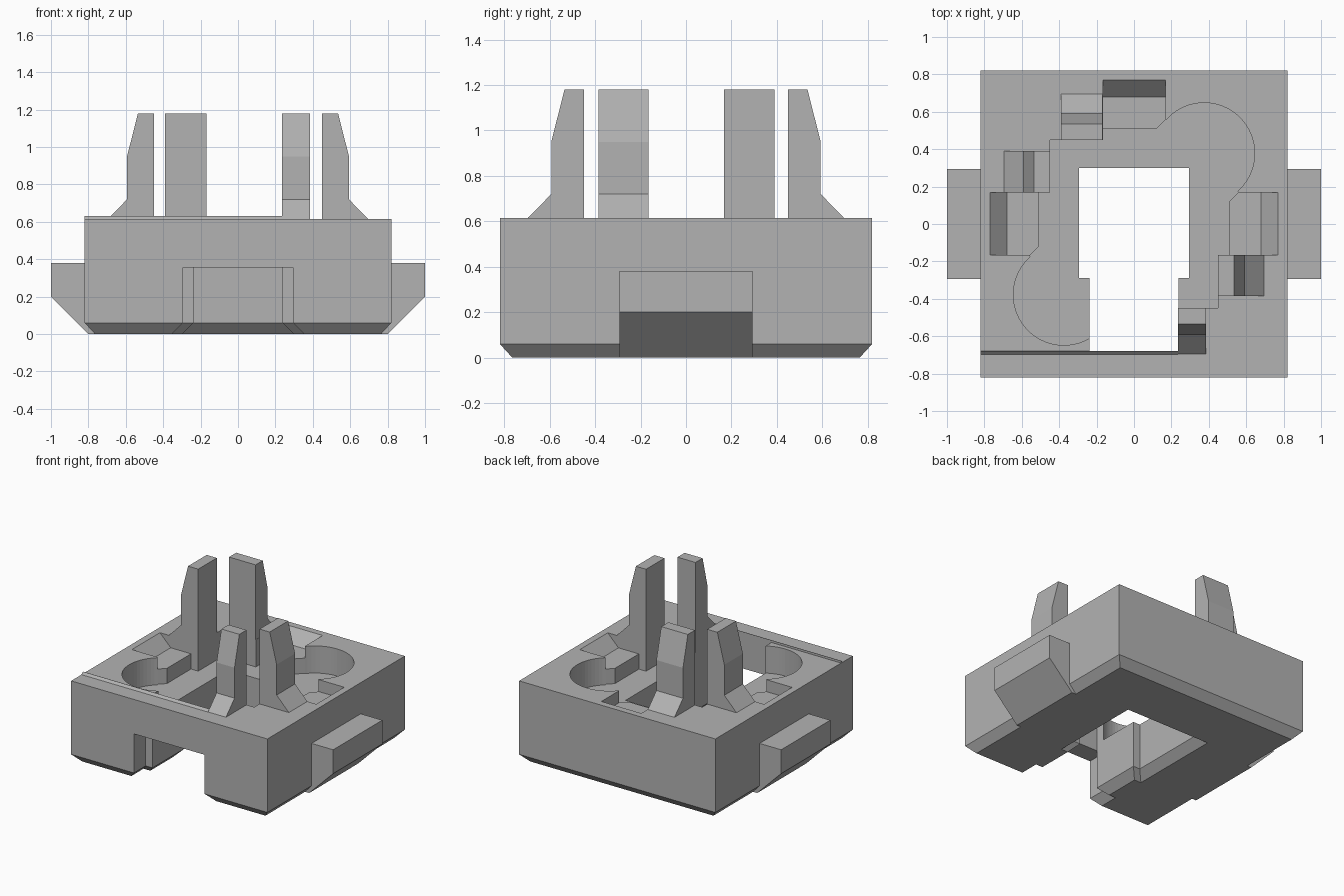
import bpy, bmesh
from math import cos, sin, tau

old = bpy.data.objects.get("Cube")
if old:
    bpy.data.objects.remove(old, do_unlink=True)

grey = bpy.data.materials.new("plain grey")
grey.use_nodes = True
grey.diffuse_color = (0.45, 0.45, 0.45, 1)
grey.node_tree.nodes["Principled BSDF"].inputs["Base Color"].default_value = grey.diffuse_color


def loft(name, rings):
    """Closed solid through matching rings of 3D points."""
    bm = bmesh.new()
    loops = [[bm.verts.new(p) for p in ring] for ring in rings]
    n = len(loops[0])
    for a, b in zip(loops, loops[1:]):
        for i in range(n):
            j = (i + 1) % n
            bm.faces.new((a[i], a[j], b[j], b[i]))
    bm.faces.new(loops[0][::-1])
    bm.faces.new(loops[-1])
    bmesh.ops.recalc_face_normals(bm, faces=bm.faces)
    mesh = bpy.data.meshes.new(name)
    bm.to_mesh(mesh)
    bm.free()
    mesh.materials.append(grey)
    ob = bpy.data.objects.new(name, mesh)
    bpy.context.collection.objects.link(ob)
    return ob


def rect(x0, x1, y0, y1, z, grow=0):
    return [(x0 - grow, y0 - grow, z), (x1 + grow, y0 - grow, z),
            (x1 + grow, y1 + grow, z), (x0 - grow, y1 + grow, z)]


def prism(name, outline, z0, z1):
    return loft(name, [[(x, y, z) for x, y in outline] for z in (z0, z1)])


def cut(target, cutter):
    cutter.hide_render = True
    mod = target.modifiers.new("cut", "BOOLEAN")
    mod.operation, mod.solver, mod.object = "DIFFERENCE", "EXACT", cutter
    bpy.context.view_layer.objects.active = target
    bpy.ops.object.modifier_apply(modifier=mod.name)
    bpy.data.objects.remove(cutter, do_unlink=True)


TOP, FLOOR, HALF = 0.615, 0.41, 0.82

# Body with a chamfered underside
body = loft("body", [rect(-HALF, HALF, -HALF, HALF, z, g)
                     for z, g in ((0, -0.055), (0.06, 0), (TOP, 0))])

# Central pocket with two round corners and their small fillets
cut(body, loft("pocket_cutter", [rect(-0.45, 0.45, -0.45, 0.45, z) for z in (FLOOR, 0.9)]))
for s in (1, -1):
    circle = [(s * 0.375 + 0.27 * cos(tau * i / 64), s * 0.378 + 0.27 * sin(tau * i / 64))
              for i in range(64)]
    cut(body, prism("round_cutter", circle, FLOOR, 0.9))
    for swap in (False, True):
        tri = [(s * a, s * b) for a, b in ((0.05, 0.44), (0.17, 0.56), (0.3, 0.3))]
        if swap:
            tri = [(b, a) for a, b in tri]
        cut(body, prism("fillet_cutter", tri, FLOOR, 0.9))

# Through hole and front slot, flared at the bottom
for x, y0, y1, top in ((0.295, -0.29, 0.30, 0.9), (0.238, -0.68, -0.2, 0.9),
                       (0.295, -0.95, -0.68, 0.355)):
    cut(body, loft("opening_cutter", [rect(-x, x, y0, y1, z, g)
                                      for z, g in ((-0.02, 0.08), (0.06, 0), (top, 0))]))

# Sloped recesses beside the posts: (outward depth, height) profile swept sideways
recess = ((0.40, FLOOR), (0.51, FLOOR), (0.51, 0.525), (0.68, 0.525),
          (0.77, TOP), (0.77, 0.9), (0.40, 0.9))
post = ((0.45, 0.5), (0.695, 0.5), (0.695, TOP), (0.593, 0.72),
        (0.593, 0.95), (0.535, 1.18), (0.45, 1.18))
directions = {
    "back": lambda d, w, z: (w, d, z),
    "front": lambda d, w, z: (w, -d, z),
    "left": lambda d, w, z: (d, w, z),
    "right": lambda d, w, z: (-d, w, z),
}


def sweep(name, side, profile, w0, w1):
    place = directions[side]
    return loft(name, [[place(d, w, z) for d, z in profile] for w in (w0, w1)])


for side in ("back", "left", "right"):
    cut(body, sweep("recess_cutter", side, recess, -0.166, 0.168))

# Four tapered snap posts
for side, w0, w1 in (("back", -0.39, -0.168), ("front", 0.236, 0.386),
                     ("left", -0.386, -0.166), ("right", 0.168, 0.39)):
    sweep(side + "_post", side, post, w0, w1)

# Side lugs with an angled underside
lug = ((0.7, 0), (0.8, 0), (1, 0.2), (1, 0.38), (0.7, 0.38))
for side in ("left", "right"):
    sweep(side + "_lug", side, lug, -0.293, 0.293)

# Thin raised lip along the front wall
lip = ((0.68, 0.58), (0.697, 0.58), (0.697, TOP), (0.68, 0.632))
sweep("front_lip", "front", lip, -HALF, 0.236)

for ob in bpy.context.collection.objects:
    ob.select_set(False)
